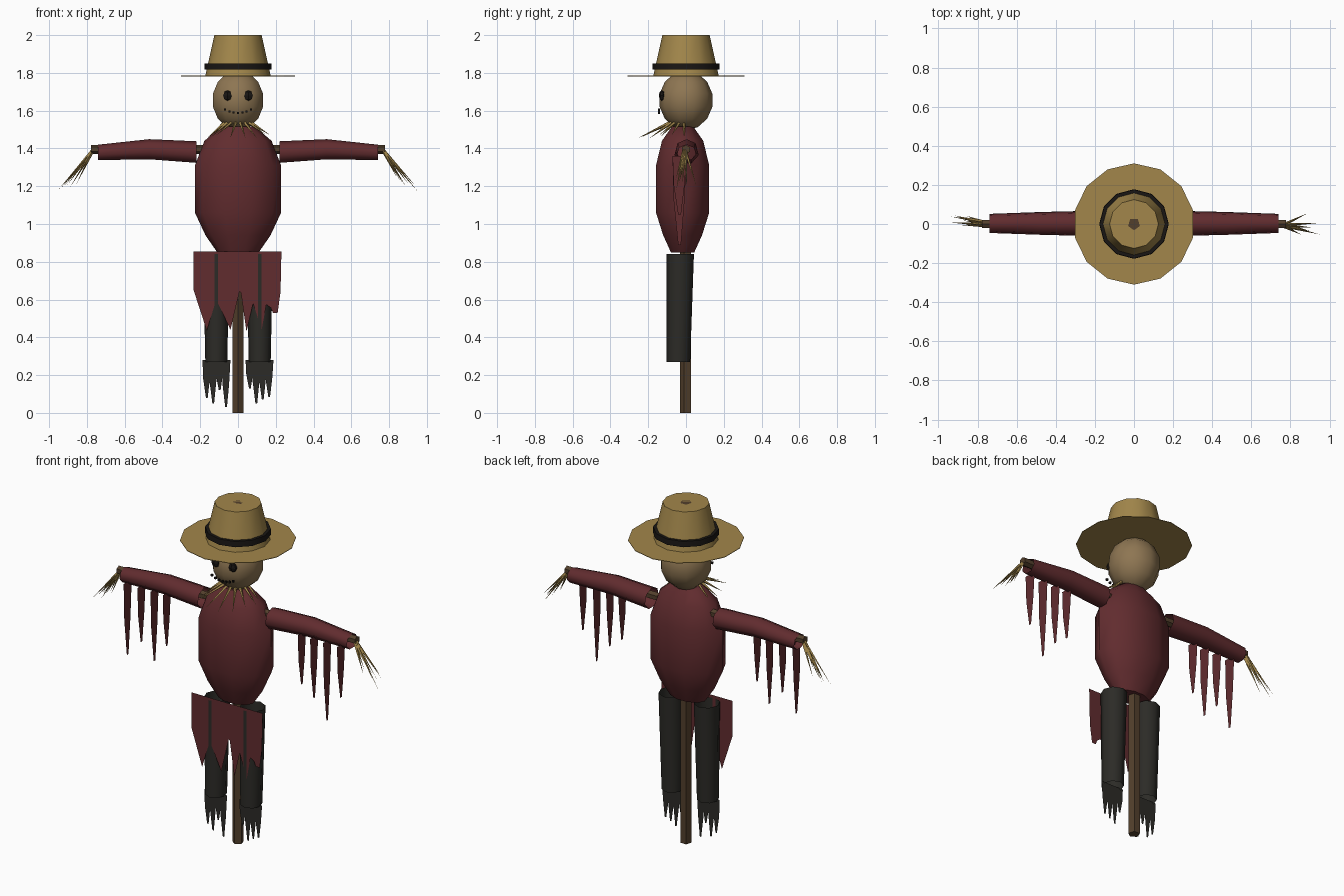
import bpy, bmesh, math, random
from mathutils import Vector

if "Cube" in bpy.data.objects:
    bpy.data.objects.remove(bpy.data.objects["Cube"])
random.seed(4)


def mat(name, r, g, b):
    m = bpy.data.materials.new(name)
    m.diffuse_color = (r, g, b, 1)
    m.use_nodes = True
    m.node_tree.nodes["Principled BSDF"].inputs["Base Color"].default_value = m.diffuse_color
    return m


STRAW = mat("straw", .36, .24, .07)
SACK = mat("sack", .27, .18, .085)
CLOTH = mat("red_cloth", .12, .025, .028)
DARK = mat("dark_cloth", .025, .024, .02)
BLACK = mat("black", .01, .008, .007)
WOOD = mat("wood", .085, .05, .025)


def finish(name, bm, m, smooth=0):
    me = bpy.data.meshes.new(name)
    bm.to_mesh(me)
    bm.free()
    me.materials.append(m)
    ob = bpy.data.objects.new(name, me)
    bpy.context.collection.objects.link(ob)
    if smooth:
        bpy.ops.object.select_all(action='DESELECT')
        ob.select_set(True)
        bpy.context.view_layer.objects.active = ob
        bpy.ops.object.shade_smooth_by_angle(angle=math.radians(smooth))
    return ob


def loft(name, rings, n, m, axis='z', caps=True, smooth=0, start=90):
    """rings: (position on axis, centre a, centre b, radius a, radius b)"""
    bm = bmesh.new()
    loops = []
    for t, ca, cb, ra, rb in rings:
        loop = []
        for i in range(n):
            w = math.radians(start) + math.tau * i / n
            a, b = ca + ra * math.cos(w), cb + rb * math.sin(w)
            loop.append(bm.verts.new((a, b, t) if axis == 'z' else (t, a, b)))
        loops.append(loop)
    for lo, hi in zip(loops, loops[1:]):
        for i in range(n):
            j = (i + 1) % n
            bm.faces.new((lo[i], lo[j], hi[j], hi[i]))
    if caps:
        bm.faces.new(loops[0][::-1])
        bm.faces.new(loops[-1])
    bmesh.ops.recalc_face_normals(bm, faces=bm.faces)
    return finish(name, bm, m, smooth)


def spikes(name, pairs, r, m):
    """thin straw cones from p to q"""
    bm = bmesh.new()
    for p, q in pairs:
        p, q = Vector(p), Vector(q)
        d = q - p
        M = d.to_track_quat('Z', 'Y').to_matrix().to_4x4()
        M.translation = (p + q) / 2
        bmesh.ops.create_cone(bm, cap_ends=True, segments=4, radius1=r, radius2=0,
                              depth=d.length, matrix=M)
    return finish(name, bm, m)


def tatters(name, strips, m, to3d):
    """flat pointed strips: (centre, top z, tip z, top width)"""
    bm = bmesh.new()
    for c, top, tip, w in strips:
        mid = top + (tip - top) * .5
        pts = [(c - w / 2, top), (c - w * .42, mid), (c - w * .1, tip),
               (c + w * .1, tip), (c + w * .35, mid), (c + w / 2, top)]
        bm.faces.new([bm.verts.new(to3d(u, z)) for u, z in pts])
    return finish(name, bm, m)


# wooden cross
loft("post", [(0, 0, 0, .032, .032), (2, 0, 0, .032, .032)], 5, WOOD, start=-90)
loft("crossbar", [(-.777, 0, 1.395, .024, .024), (.777, 0, 1.395, .024, .024)], 6, WOOD, axis='x')

# torso and head
loft("torso", [(.85, 0, -.018, .11, .065), (.94, 0, -.018, .172, .108),
               (1.06, 0, -.018, .228, .148), (1.31, 0, -.018, .228, .148),
               (1.44, 0, -.018, .178, .115), (1.515, 0, -.018, .09, .06)],
     10, CLOTH, smooth=50, start=0)
bm = bmesh.new()
bmesh.ops.create_uvsphere(bm, u_segments=10, v_segments=7, radius=1)
bmesh.ops.scale(bm, vec=(.143, .143, .158), verts=bm.verts)
bmesh.ops.translate(bm, vec=(0, 0, 1.655), verts=bm.verts)
finish("head", bm, SACK, 50)

# eyes and stitched mouth
for s, side in ((-1, "left"), (1, "right")):
    bm = bmesh.new()
    bmesh.ops.create_uvsphere(bm, u_segments=6, v_segments=4, radius=1)
    bmesh.ops.scale(bm, vec=(.026, .016, .028), verts=bm.verts)
    bmesh.ops.translate(bm, vec=(s * .056, -.128, 1.68), verts=bm.verts)
    finish("eye_" + side, bm, BLACK)
bm = bmesh.new()
for i in range(7):
    x = (i - 3) * .023
    res = bmesh.ops.create_cube(bm, size=.011)
    bmesh.ops.translate(bm, vec=(x, -.143, 1.588 + 4 * x * x), verts=res['verts'])
finish("mouth_stitches", bm, BLACK)

# hat
loft("hat_brim", [(1.782, 0, 0, .31, .31), (1.785, 0, 0, .31, .31)], 14, STRAW)
loft("hat_crown", [(1.785, 0, 0, .173, .173), (2, 0, 0, .125, .125)], 12, STRAW, smooth=40)
loft("hat_band", [(1.817, 0, 0, .178, .178), (1.85, 0, 0, .176, .176)], 12, BLACK, smooth=40)

# straw collar fanning out at the front of the neck
pairs = []
for i in range(10):
    w = math.radians(-180 + i * 20)
    front = max(0, -math.sin(w))
    r = .16 + .09 * front * random.uniform(.6, 1.1)
    pairs.append(((.075 * math.cos(w), .08 * math.sin(w) - .01, 1.535),
                  (r * .95 * math.cos(w), r * math.sin(w) - .01, random.uniform(1.45, 1.475))))
spikes("straw_collar", pairs, .009, STRAW)

# sleeves, sleeve tatters and straw hands
tips = {1: (1.06, 1.0, .89, 1.05), -1: (1.05, .94, 1.03, .93)}
for s, side in ((-1, "left"), (1, "right")):
    loft("sleeve_" + side, [(s * .22, .003, 1.378, .066, .06), (s * .47, .003, 1.393, .06, .056),
                            (s * .74, .003, 1.377, .05, .043)],
         7, CLOTH, axis='x', caps=False, smooth=60)
    for k, (x, tip) in enumerate(zip((.44, .52, .605, .695), tips[s])):
        tatters(f"sleeve_tatter_{side}_{k}", [(-.034, 1.36, tip, .075)], CLOTH,
                lambda u, z, x=x: (s * x, u, z))
    pairs = []
    for i in range(8):
        f = i / 7
        pairs.append(((s * .765, random.uniform(-.012, .012), 1.395),
                      (s * (.84 + .11 * f), random.uniform(-.06, .055),
                       1.235 - .05 * f + random.uniform(-.02, .02))))
    spikes("straw_hand_" + side, pairs, .009, STRAW)

# trouser legs with torn cuffs
cuffs = {-1: (.08, .05, .12, .03), 1: (.13, .05, .07, .085)}
for s, side in ((-1, "left"), (1, "right")):
    loft("leg_" + side, [(.27, s * .115, -.04, .058, .062), (.84, s * .115, -.03, .07, .072)],
         8, DARK, caps=False, smooth=50)
    tatters("torn_cuff_" + side,
            [(s * .114 + (i - 1.5) * .034, .28, t, .046) for i, t in enumerate(cuffs[s])],
            DARK, lambda u, z: (u, -.045, z))

# ragged shirt tail: one flat panel across the front
outline = [(-.235, .855), (-.235, .65), (-.165, .435), (-.115, .6), (-.085, .6), (-.04, .44),
           (-.012, .69), (.012, .66), (.045, .43), (.08, .58), (.125, .44), (.155, .6),
           (.185, .53), (.21, .53), (.225, .64), (.23, .855)]
bm = bmesh.new()
bm.faces.new([bm.verts.new((x, -.098, z)) for x, z in outline])
bmesh.ops.triangulate(bm, faces=bm.faces)
finish("shirt_tail", bm, CLOTH)
